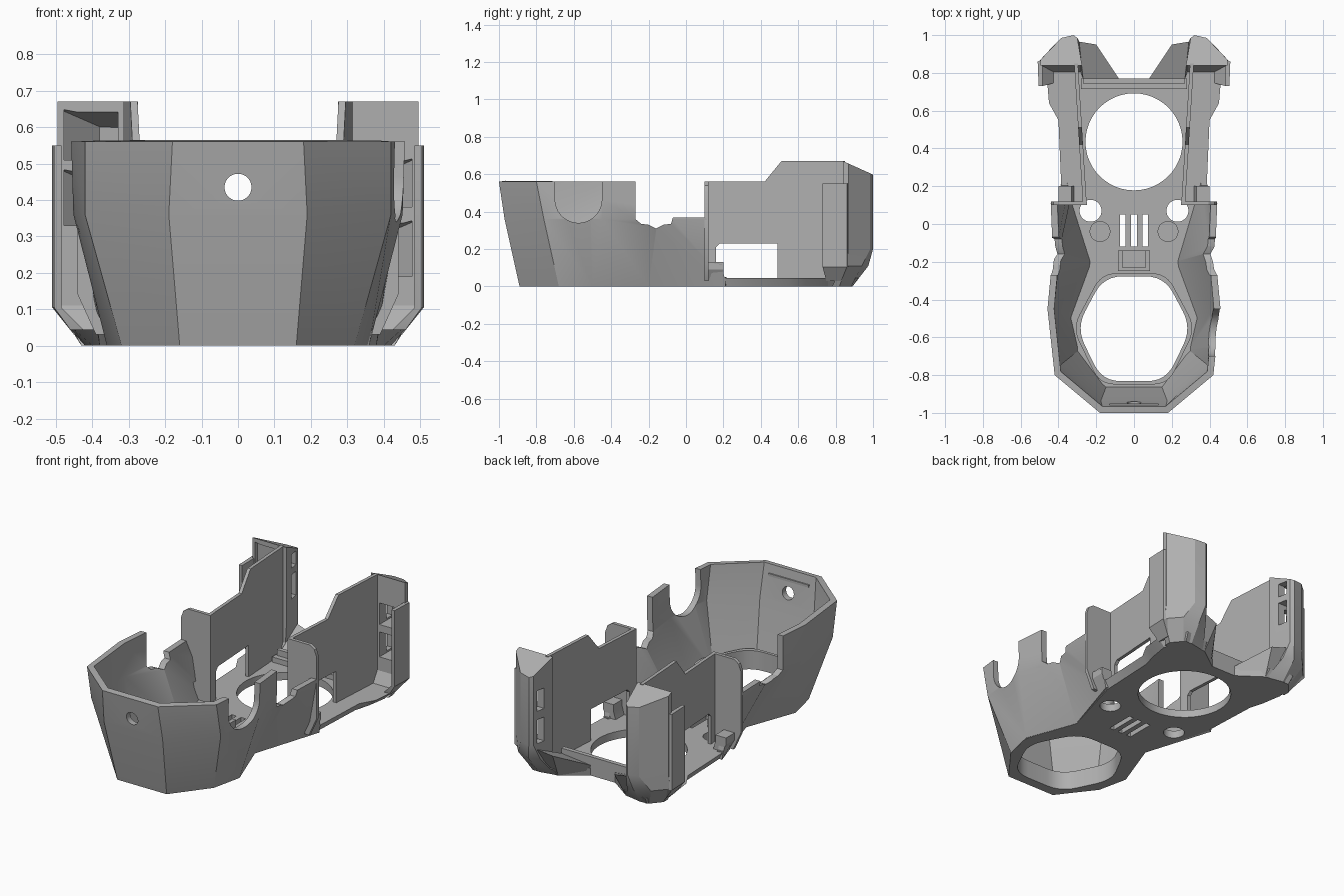
import bpy, bmesh, math
from mathutils import Vector

if "Cube" in bpy.data.objects:
    bpy.data.objects.remove(bpy.data.objects["Cube"], do_unlink=True)

GREY = (0.43, 0.43, 0.43, 1)
mat = bpy.data.materials.new("plain grey plastic")
mat.use_nodes = True
mat.diffuse_color = GREY
mat.node_tree.nodes["Principled BSDF"].inputs["Base Color"].default_value = GREY


def finish(name, bm, fix=True):
    if fix:
        bmesh.ops.recalc_face_normals(bm, faces=bm.faces)
    me = bpy.data.meshes.new(name)
    bm.to_mesh(me)
    bm.free()
    me.materials.append(mat)
    ob = bpy.data.objects.new(name, me)
    bpy.context.collection.objects.link(ob)
    return ob


def loft(name, rings, closed=True):
    """Skin matching rings of 3D points; closed rings get caps."""
    bm = bmesh.new()
    rows = [[bm.verts.new(p) for p in ring] for ring in rings]
    n = len(rows[0])
    for low, up in zip(rows, rows[1:]):
        for i in range(n if closed else n - 1):
            j = (i + 1) % n
            bm.faces.new((low[i], up[i], up[j], low[j]))
    if closed:
        bm.faces.new(rows[0])
        bm.faces.new(rows[-1])
    return finish(name, bm, closed)


def level(pts, z):
    return [(x, y, z) for x, y in pts]


def both(half):
    """Half outline on +x completed by its mirror image."""
    return half + [(-x, y) for x, y in reversed(half)]


def rounded(pts, reach, steps=6):
    """Polygon with each corner replaced by a curve."""
    out = []
    for i, p in enumerate(pts):
        b = Vector(p)
        a, c = (b + (Vector(q) - b).normalized() * reach
                for q in (pts[i - 1], pts[(i + 1) % len(pts)]))
        for k in range(steps + 1):
            t = k / steps
            out.append(tuple(a * (1 - t) ** 2 + b * 2 * t * (1 - t) + c * t * t))
    return out


def prism(name, pts, lo, hi):
    return loft(name, [level(pts, lo), level(pts, hi)])


def box(name, x0, x1, y0, y1, z0, z1):
    return prism(name, [(x0, y0), (x1, y0), (x1, y1), (x0, y1)], z0, z1)


def circle(r, n=48):
    return [(r * math.cos(math.tau * i / n), r * math.sin(math.tau * i / n)) for i in range(n)]


def disc(name, x, y, r, lo, hi):
    return prism(name, [(x + u, y + v) for u, v in circle(r)], lo, hi)


def apply(ob, mod):
    bpy.context.view_layer.objects.active = ob
    bpy.ops.object.modifier_apply(modifier=mod.name)


def cut(ob, *cutters):
    for c in cutters:
        mod = ob.modifiers.new("cut", "BOOLEAN")
        mod.operation, mod.solver, mod.object = "DIFFERENCE", "EXACT", c
        apply(ob, mod)
        bpy.data.objects.remove(c, do_unlink=True)


def mirrored(ob, name):
    twin = ob.copy()
    twin.data = ob.data.copy()
    twin.name = name
    for v in twin.data.vertices:
        v.co.x *= -1
    twin.data.flip_normals()
    bpy.context.collection.objects.link(twin)
    return twin


# Faceted bowl wall, open towards the rear
base = [(.38, .21), (.25, -.20), (.36, -.50), (.32, -.68), (.16, -.89)]
waist = [(.445, .21), (.43, -.15), (.452, -.45), (.42, -.76), (.19, -.97)]
rim = [(.445, .21), (.43, -.15), (.458, -.45), (.42, -.80), (.18, -1.0)]
bowl = loft("bowl_wall", [level(both(base), 0), level(both(waist), .36),
                          level(both(rim), .56)], closed=False)
solid = bowl.modifiers.new("thickness", "SOLIDIFY")
solid.thickness, solid.offset, solid.use_even_offset = .035, -1, True
apply(bowl, solid)

# Lowered rear rim, cable notch on one side, round hole in the front
dip = [(-.27, 1), (-.27, .36), (-.24, .335), (-.20, .33), (-.16, .31), (-.12, .33),
       (-.08, .335), (-.07, .37), (.11, .37), (.12, .13), (.19, .12), (.205, .05), (.5, .05), (.5, 1)]
notch = [(y - .575, z + .465) for y, z in circle(.125)]
cut(bowl, loft("low_rim", [[(x, y, z) for y, z in dip] for x in (-1, 1)]),
    loft("notch", [[(x, y, z) for y, z in notch] for x in (.3, .7)]),
    box("notch_top", .3, .7, -.70, -.45, .465, .9),
    loft("front_hole", [[(x, y, z + .435) for x, z in circle(.037)] for y in (-1.1, -.8)]))

# Floor plate with flared rear edges
front_edge = [(.158, -.885), (.317, -.68), (.355, -.50), (.248, -.20)]
rear_low = [(.36, .20), (.375, .55), (.40, .64), (.42, .76), (.37, .89), (.22, .87), (.08, .77)]
rear_top = [(.385, .20), (.40, .55), (.45, .64), (.46, .76), (.38, .92), (.23, .90), (.08, .77)]
floor = loft("floor_plate", [level(both(front_edge + rear_low), 0),
                             level(both(front_edge + rear_top), .045)])
hexagon = both([(.16, -.277), (.305, -.55), (.168, -.832)])
opening = rounded(hexagon, .1)
cut(floor, prism("bowl_opening", opening, -.1, .3),
    disc("fan_opening", 0, .435, .257, -.1, .3),
    *[disc("screw_hole", s * .23, .07, .058, -.1, .3) for s in (-1, 1)],
    *[box("vent", x - .015, x + .015, -.12, .05, -.1, .3) for x in (-.06, 0, .06)])

# Raised lip round the bowl opening
lip = prism("opening_lip", rounded([(x * 1.07, -.545 + (y + .545) * 1.06) for x, y in hexagon], .08),
            .02, .11)
cut(lip, prism("lip_opening", opening, -.1, .3))

# Small fittings on the floor
clip = box("centre_clip", -.085, .085, -.25, -.14, .02, .13)
cut(clip, box("clip_gap", -.06, .06, -.23, -.12, .06, .3))
box("rear_bar", -.28, .28, .715, .77, .03, .075)
box("rear_bar_ridge", -.27, .27, .745, .77, .07, .11)
box("front_rim_ledge", -.13, .13, -.97, -.95, .50, .515)

# Everything below is built on +x and mirrored
pairs = [disc("screw_boss", .18, -.04, .055, .02, .09)]
post_low = [(.31, .12), (.36, .12), (.36, .20), (.31, .20)]
post_top = [(.33, .12), (.40, .12), (.40, .20), (.33, .20)]
pairs.append(loft("side_post", [level(post_low, .02), level(post_top, .09), level(post_top, .13)]))

# Upright side wall, splayed slightly, with a low window
profile = [(.10, .03), (.10, .56), (.42, .56), (.51, .67), (.85, .67), (.85, .03),
           (.49, .03), (.49, .23), (.18, .23), (.16, .21), (.16, .03)]
pairs.append(loft("side_wall", [[(.244 + y * .062 + t, y, z) for y, z in profile]
                                for t in (0, .02)]))

# Cross panel at the front end of each side wall
panel = [(.25, .03), (.25, .56), (.395, .56), (.425, .54), (.44, .50), (.44, .14), (.39, .03)]
pairs.append(loft("cross_panel", [[(x, y, z) for x, z in panel] for y in (.10, .12)]))

# Corner tower: tapered foot, straight shaft, sloping top
foot = [(.28, .78), (.23, .87), (.33, .89), (.38, .88), (.43, .82), (.43, .78)]
ankle = [(.28, .84), (.28, .95), (.34, .975), (.43, .94), (.50, .86), (.49, .84)]
shaft = [(.275, .84), (.30, .985), (.32, 1.0), (.385, .985), (.495, .87), (.495, .84)]
cap = lambda y: -.45 * max(0, y - .84)
top = [(x, y, .67 + cap(y)) for x, y in shaft]
tower = loft("corner_tower", [level(foot, 0), level(ankle, .11), level(shaft, .20), top])
twin = mirrored(tower, "corner_tower_right")

# Front pockets that stop short of the back, each joined to an inner slot
hollow = [(.33, .80), (.478, .80), (.478, .865), (.38, .96), (.33, .965)]
for ob, s, spans in ((tower, 1, [(.19, .35), (.38, .52)]),
                     (twin, -1, [(.33, .49), (.51, .655)])):
    x0, x1 = sorted((s * .2, s * .36))
    for lo, hi in spans:
        cut(ob, loft("pocket", [[(s * x, y, lo) for x, y in hollow],
                                [(s * x, y, hi + cap(y)) for x, y in hollow]]),
            box("slot", x0, x1, .905, .96, lo + .01, hi - .055 if hi > .6 else hi - .01))

# Outer flank in front of the tower, tapering in to the floor
flank = [(.485, .73), (.505, .73), (.51, .86), (.485, .87)]
flank_foot = [(.41, .75), (.45, .75), (.45, .83), (.41, .83)]
pairs.append(loft("tower_flank", [level(flank_foot, .03), level(flank, .105), level(flank, .55)]))

# Sloping strut from the rear bar to the tower
strut_low = [(.08, .75), (.22, .87), (.30, .86), (.26, .75)]
strut_top = [(.08, .77, .06), (.20, .95, .15), (.29, .965, .17), (.27, .77, .08)]
pairs.append(loft("rear_strut", [level(strut_low, 0), strut_top]))

for ob in pairs:
    mirrored(ob, ob.name + "_right")

# Soft shading across shallow facets, crisp edges elsewhere
for ob in bpy.context.collection.objects:
    if ob.type == "MESH" and mat.name in ob.data.materials:
        bpy.ops.object.select_all(action="DESELECT")
        ob.select_set(True)
        bpy.context.view_layer.objects.active = ob
        bpy.ops.object.shade_smooth_by_angle(angle=math.radians(25))
